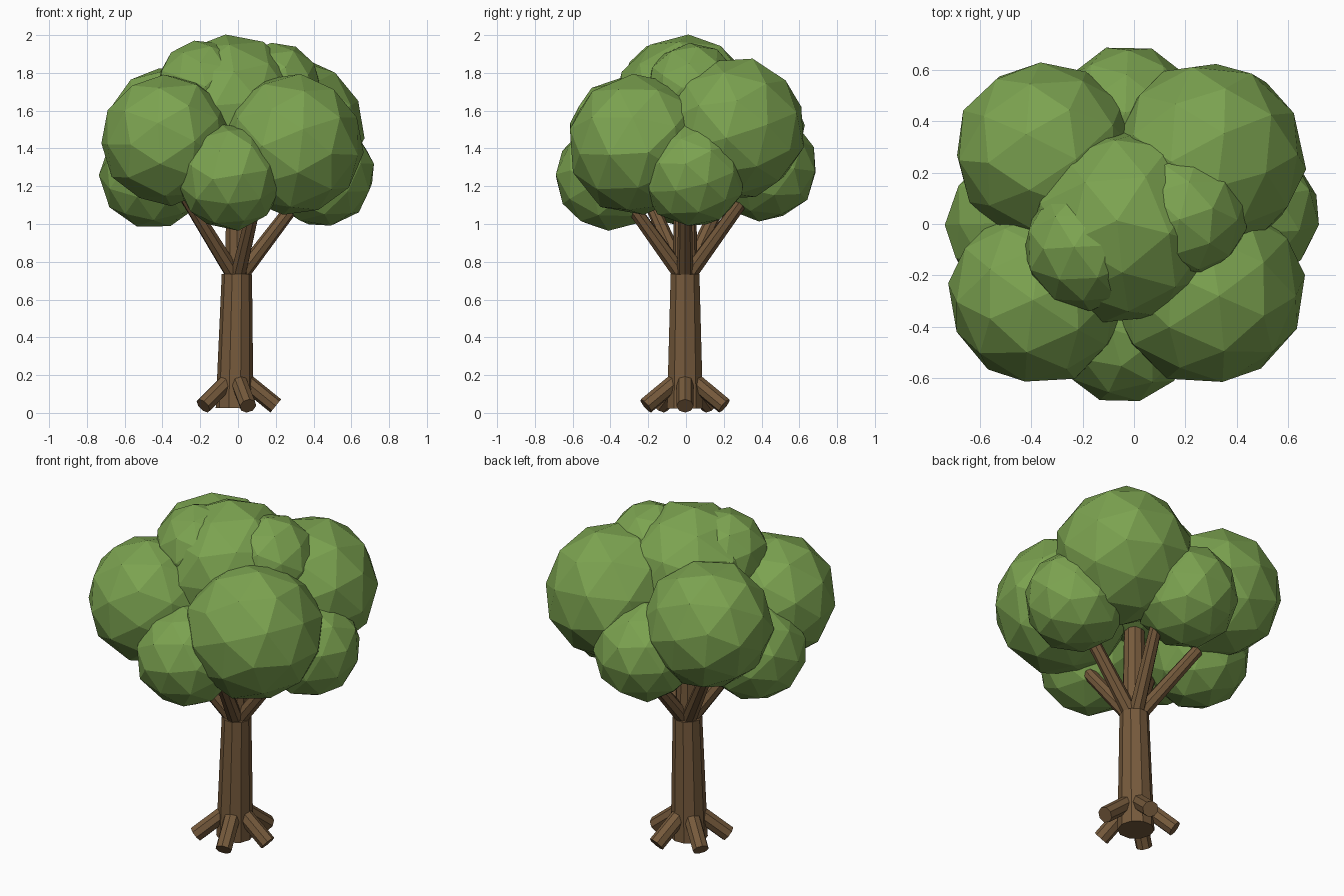
import bpy, bmesh, math, random
from mathutils import Vector, Matrix, Euler

if "Cube" in bpy.data.objects:
    bpy.data.objects.remove(bpy.data.objects["Cube"])

random.seed(4)


def material(name, rgb):
    m = bpy.data.materials.new(name)
    m.diffuse_color = (*rgb, 1)
    m.use_nodes = True
    m.node_tree.nodes["Principled BSDF"].inputs["Base Color"].default_value = m.diffuse_color
    return m


BARK = material("bark brown", (0.18, 0.102, 0.045))
LEAF = material("leaf green", (0.2, 0.365, 0.08))


def finish(name, bm, mat):
    mesh = bpy.data.meshes.new(name)
    bm.to_mesh(mesh)
    bm.free()
    mesh.materials.append(mat)
    obj = bpy.data.objects.new(name, mesh)
    bpy.context.collection.objects.link(obj)
    return obj


def limb(name, start, end, r1, r2, sides):
    """Flat-sided tapered cylinder from start to end."""
    a, b = Vector(start), Vector(end)
    bm = bmesh.new()
    rot = (b - a).to_track_quat('Z', 'Y').to_matrix().to_4x4()
    bmesh.ops.create_cone(bm, cap_ends=True, segments=sides, radius1=r1, radius2=r2,
                          depth=(b - a).length,
                          matrix=Matrix.Translation((a + b) / 2) @ rot)
    finish(name, bm, BARK)


def blob(name, centre, r):
    """Faceted, slightly irregular leaf clump."""
    bm = bmesh.new()
    bmesh.ops.create_icosphere(bm, subdivisions=2, radius=r)
    spin = Euler([random.uniform(0, math.tau) for _ in range(3)]).to_matrix()
    for v in bm.verts:
        v.co = spin @ v.co * random.uniform(0.993, 1.025) + Vector(centre)
    finish(name, bm, LEAF)


# Trunk and its thinner continuation into the crown
CX, CY = -0.006, -0.005
limb("trunk", (CX - 0.012, CY, 0.025), (CX, CY, 0.735), 0.1, 0.08, 10)
limb("upper_trunk", (CX, CY, 0.7), (CX, CY, 1.4), 0.066, 0.055, 10)

# Five roots and five branches spread evenly round the trunk
for i in range(5):
    t = i * math.tau / 5
    c, s = math.cos(t), math.sin(t)
    limb(f"root_{i + 1}", (CX - 0.006 + 0.03 * c, CY + 0.03 * s, 0.185),
         (CX - 0.006 + 0.212 * c, CY + 0.218 * s, 0.037), 0.045, 0.045, 8)
    limb(f"branch_{i + 1}", (CX + 0.02 * c, CY + 0.02 * s, 0.73),
         (CX + 0.34 * c, CY + 0.34 * s, 1.15), 0.043, 0.034, 8)

# Crown: four large clumps, a top clump with two small ones, four low clumps
CROWN = {
    "front_left_leaves": (-0.373, -0.28, 1.445, 0.348),
    "front_right_leaves": (0.285, -0.252, 1.42, 0.377),
    "back_right_leaves": (0.29, 0.257, 1.505, 0.378),
    "back_left_leaves": (-0.343, 0.28, 1.487, 0.352),
    "top_leaves": (-0.032, -0.008, 1.615, 0.382),
    "top_right_leaves": (0.195, 0.038, 1.71, 0.25),
    "top_left_leaves": (-0.185, -0.09, 1.727, 0.245),
    "low_front_leaves": (-0.045, -0.41, 1.25, 0.283),
    "low_right_leaves": (0.443, 0.038, 1.265, 0.28),
    "low_left_leaves": (-0.448, -0.003, 1.26, 0.283),
    "low_back_leaves": (-0.025, 0.41, 1.30, 0.283),
}
for part, (x, y, z, r) in CROWN.items():
    blob(part, (x, y, z), r)
